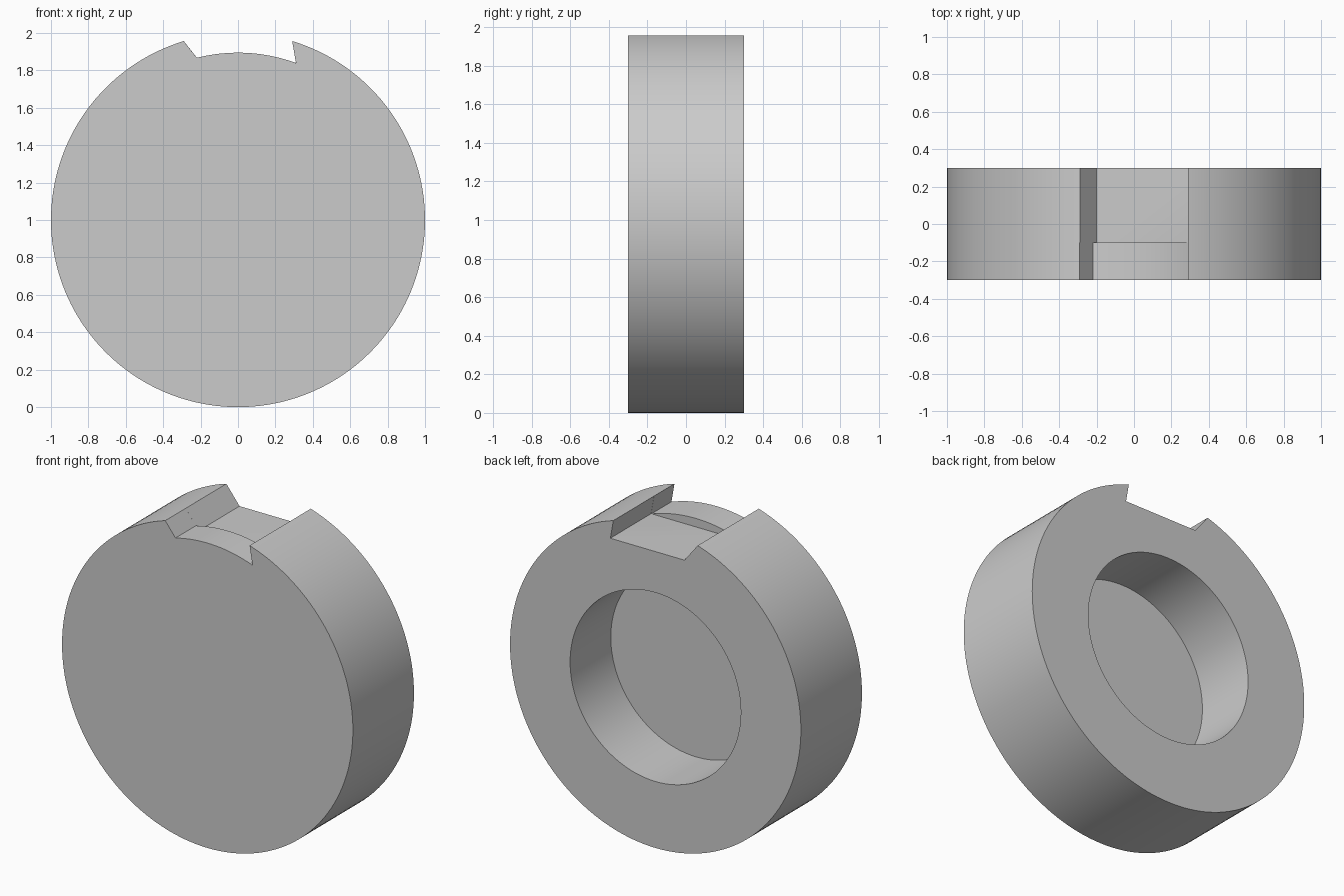
import bpy, bmesh, math

cube = bpy.data.objects.get("Cube")
if cube:
    bpy.data.objects.remove(cube, do_unlink=True)

RADIUS, HALF_DEPTH, LEDGE_Y = 1.0, 0.3, -0.1
BORE_RADIUS, LIP_RADIUS, FLOOR_Z = 0.587, 0.895, 1.842

grey = bpy.data.materials.new("plain grey")
grey.use_nodes = True
colour = (0.6, 0.6, 0.6, 1)
grey.diffuse_color = colour
grey.node_tree.nodes["Principled BSDF"].inputs["Base Color"].default_value = colour


def prism(name, profile, y0, y1):
    """Extrude an (x, z) outline from y0 to y1."""
    bm = bmesh.new()
    face = bm.faces.new([bm.verts.new((x, y0, z)) for x, z in profile])
    ext = bmesh.ops.extrude_face_region(bm, geom=[face])
    verts = [g for g in ext["geom"] if isinstance(g, bmesh.types.BMVert)]
    bmesh.ops.translate(bm, verts=verts, vec=(0, y1 - y0, 0))
    bmesh.ops.recalc_face_normals(bm, faces=bm.faces)
    mesh = bpy.data.meshes.new(name)
    bm.to_mesh(mesh)
    bm.free()
    mesh.materials.append(grey)
    obj = bpy.data.objects.new(name, mesh)
    bpy.context.collection.objects.link(obj)
    return obj


def circle(radius, count):
    steps = [math.tau * i / count for i in range(count)]
    return [(radius * math.sin(a), 1 + radius * math.cos(a)) for a in steps]


def left_wall(z):
    return (-0.29 - 0.787 * (z - 1.957), z)


def right_wall(z):
    return (0.29 - 0.175 * (z - 1.957), z)


def cut(target, cutter):
    cutter.hide_render = True
    mod = target.modifiers.new("cut", 'BOOLEAN')
    mod.operation, mod.solver, mod.object = 'DIFFERENCE', 'EXACT', cutter
    bpy.context.view_layer.objects.active = target
    bpy.ops.object.modifier_apply(modifier=mod.name)
    bpy.data.objects.remove(cutter, do_unlink=True)


# Round body
body = prism("notched_disc", circle(RADIUS, 160), -HALF_DEPTH, HALF_DEPTH)

# Blind bore from the back
cut(body, prism("bore_cutter", circle(BORE_RADIUS, 128), LEDGE_Y, 0.5))

# Slanted notch: flat floor at the back, curved lip at the front
top = [right_wall(2.1), left_wall(2.1)]
cut(body, prism("back_notch_cutter",
                top + [left_wall(FLOOR_Z), right_wall(FLOOR_Z)], LEDGE_Y, 0.5))
start, end = math.asin(-0.22 / LIP_RADIUS), math.asin(0.31 / LIP_RADIUS)
angles = [start + (end - start) * i / 24 for i in range(25)]
lip = [(LIP_RADIUS * math.sin(a), 1 + LIP_RADIUS * math.cos(a)) for a in angles]
cut(body, prism("front_notch_cutter", top + lip, -0.5, LEDGE_Y))

# Smooth round walls, crisp edges
bpy.ops.object.select_all(action='DESELECT')
body.select_set(True)
bpy.context.view_layer.objects.active = body
bpy.ops.object.shade_smooth_by_angle(angle=math.radians(25))
